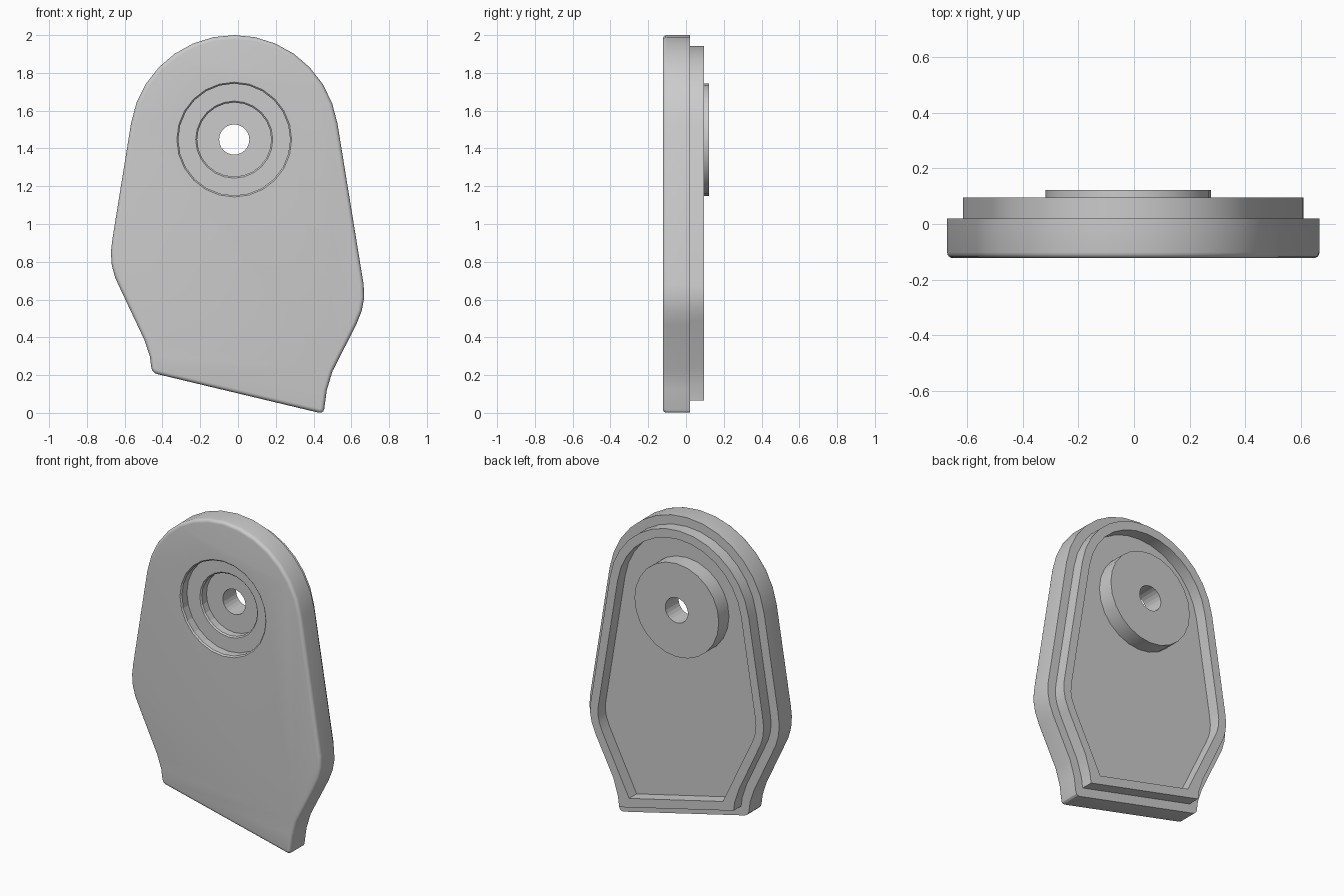
import bpy, bmesh, math
from mathutils import Vector

cube = bpy.data.objects.get("Cube")
if cube:
    bpy.data.objects.remove(cube)

FRONT, DECK, RIM_TOP, BOSS_TOP = -0.123, 0.02, 0.096, 0.123
CX, CZ, R = -0.02, 1.447, 0.553

grey = bpy.data.materials.new("plain grey")
grey.use_nodes = True
GREY = (0.6, 0.6, 0.6, 1)
grey.diffuse_color = GREY
grey.node_tree.nodes["Principled BSDF"].inputs["Base Color"].default_value = GREY


def finish(bm, name):
    bmesh.ops.recalc_face_normals(bm, faces=bm.faces)
    mesh = bpy.data.meshes.new(name)
    bm.to_mesh(mesh)
    bm.free()
    mesh.materials.append(grey)
    obj = bpy.data.objects.new(name, mesh)
    bpy.context.collection.objects.link(obj)
    return obj


def smooth(obj):
    bpy.ops.object.select_all(action="DESELECT")
    obj.select_set(True)
    bpy.context.view_layer.objects.active = obj
    bpy.ops.object.shade_smooth_by_angle(angle=math.radians(30))


def ring(bm, pts, y):
    return [bm.verts.new((x, y, z)) for x, z in pts]


def bridge(bm, a, b):
    n = len(a)
    return [bm.faces.new((a[i], a[(i + 1) % n], b[(i + 1) % n], b[i])) for i in range(n)]


def inset(pts, d):
    """Mitred inward offset of a clockwise outline."""
    out = []
    n = len(pts)
    for i in range(n):
        p, q, r = (Vector(pts[(i + k) % n]) for k in (-1, 0, 1))
        u, v = (q - p).normalized(), (r - q).normalized()
        a, b = Vector((u.y, -u.x)), Vector((v.y, -v.x))
        out.append(tuple(q + (a + b) * d / (1 + a.dot(b))))
    return out


# Outline pieces: round head, shoulders, and flared foot
def head(steps=14):
    angles = [math.radians(171 - 162 * i / steps) for i in range(steps + 1)]
    return [(CX + R * math.cos(a), CZ + R * math.sin(a)) for a in angles]


left_side = [(-0.62, 0.65), (-0.65, 0.715), (-0.668, 0.78), (-0.673, 0.85), (-0.665, 0.92)]
right_side = [(0.665, 0.68), (0.668, 0.61), (0.655, 0.54), (0.625, 0.465)]
left_foot = [(-0.455, 0.212), (-0.467, 0.3), (-0.495, 0.385)]
right_foot = [(0.5, 0.22), (0.47, 0.12), (0.453, -0.005)]
outer = left_foot + left_side + head() + right_side + right_foot
straight = [(-0.405, 0.2)] + left_side + head() + right_side + [(0.395, 0.01)]

# Body plate with rounded foot corners and rounded front edge
bm = bmesh.new()
front, back = ring(bm, outer, FRONT), ring(bm, outer, DECK)
bridge(bm, front, back)
bm.faces.new(front)
bm.faces.new(back)
bmesh.ops.recalc_face_normals(bm, faces=bm.faces)
corners = [bm.edges.get((front[i], back[i])) for i in (0, -1)]
bmesh.ops.bevel(bm, geom=corners, offset=0.025, segments=3, profile=0.5, affect="EDGES")
front_edges = [e for e in bm.edges if all(v.co.y < FRONT + 0.001 for v in e.verts)]
bmesh.ops.bevel(bm, geom=front_edges, offset=0.033, segments=4, profile=0.5,
                affect="EDGES", clamp_overlap=True)
plate = finish(bm, "body_plate")

# Raised rim on the back
bm = bmesh.new()
wall, hollow = inset(outer, 0.057), inset(straight, 0.112)
loops = []
for pts in (wall, hollow):
    low, high = ring(bm, pts, DECK), ring(bm, pts, RIM_TOP)
    bridge(bm, low, high)
    loops.append(high)
edges = [bm.edges.get((lp[i - 1], lp[i])) for lp in loops for i in range(len(lp))]
bmesh.ops.triangle_fill(bm, edges=edges, use_beauty=True)
bmesh.ops.dissolve_limit(bm, angle_limit=0.01, verts=[], edges=[
    e for e in bm.edges if all(v.co.y > RIM_TOP - 0.001 for v in e.verts)])
rim = finish(bm, "back_rim")


def turned(name, profile, sides=24):
    """Solid of revolution about the bore axis from (radius, y) points."""
    bm = bmesh.new()
    rings = []
    for r, y in profile:
        turn = [2 * math.pi * i / sides for i in range(sides)]
        rings.append(ring(bm, [(CX + r * math.cos(t), CZ + r * math.sin(t)) for t in turn], y))
    for a, b in zip(rings, rings[1:]):
        bridge(bm, a, b)
    bm.faces.new(rings[0])
    bm.faces.new(rings[-1])
    return finish(bm, name)


# Round boss on the back, and the stepped bore through everything
boss = turned("back_boss", [(0.298, DECK), (0.298, BOSS_TOP)])
cutter = turned("bore_cutter", [
    (0.304, -0.2), (0.304, FRONT), (0.296, FRONT + 0.008), (0.296, -0.065),
    (0.204, -0.065), (0.196, -0.057), (0.196, -0.01), (0.08, -0.01), (0.08, 0.2)])
cutter.hide_render = True
cutter.hide_viewport = True
for obj in (plate, boss):
    cut = obj.modifiers.new("bore", "BOOLEAN")
    cut.operation = "DIFFERENCE"
    cut.solver = "EXACT"
    cut.object = cutter
for obj in (plate, rim, boss):
    smooth(obj)
